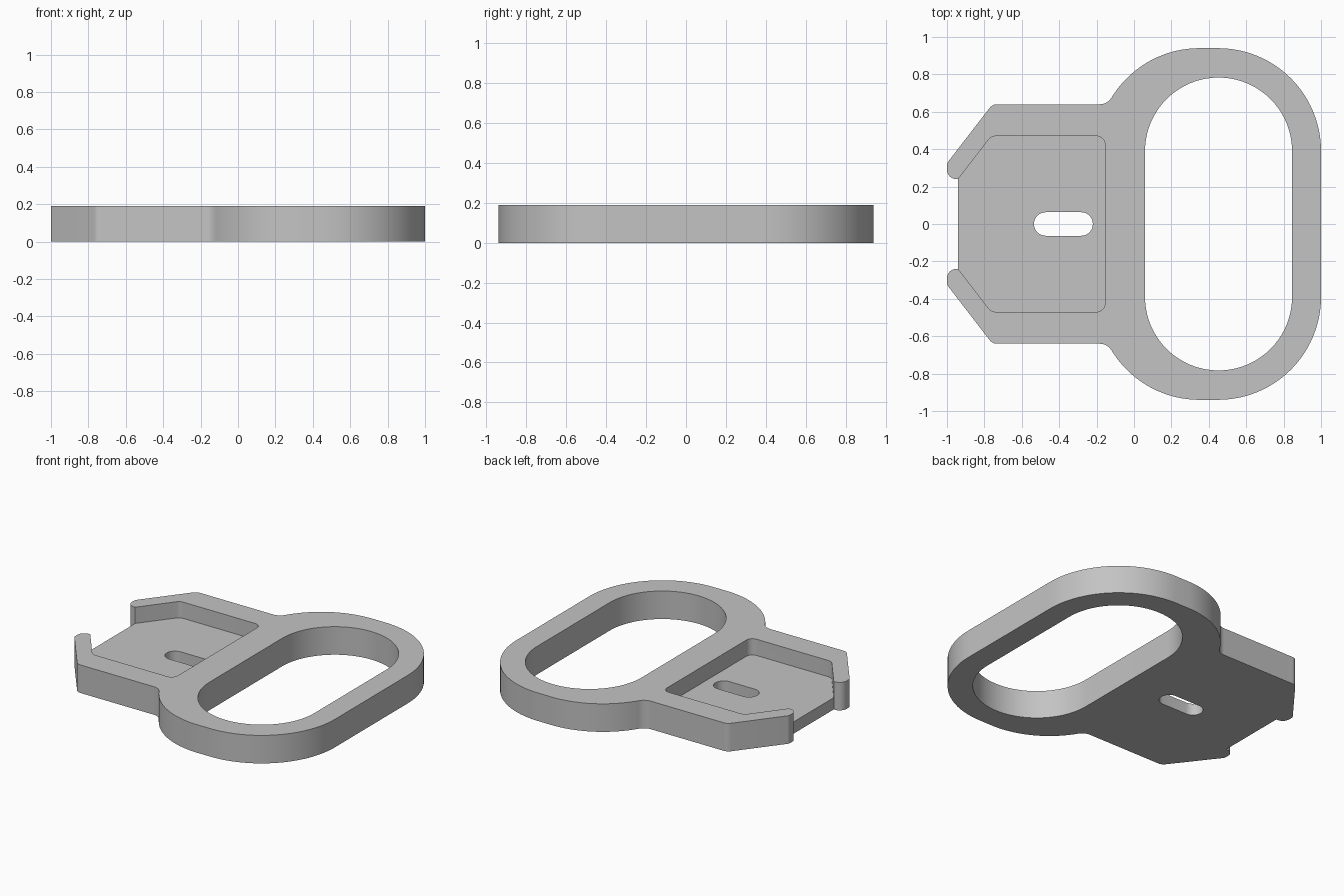
import bpy
import bmesh
from math import sin, cos, tan, radians
from mathutils import Vector

HEIGHT, FLOOR = 0.19, 0.08

cube = bpy.data.objects.get("Cube")
if cube:
    bpy.data.objects.remove(cube, do_unlink=True)

grey = bpy.data.materials.new("light grey")
grey.use_nodes = True
colour = (0.55, 0.55, 0.55, 1)
grey.diffuse_color = colour
grey.node_tree.nodes["Principled BSDF"].inputs["Base Color"].default_value = colour


def arc(cx, cy, r, start, end, steps=24):
    angles = [radians(start + (end - start) * i / steps) for i in range(steps + 1)]
    return [(cx + r * cos(a), cy + r * sin(a)) for a in angles]


def fillet(prev, corner, after, r, steps=6):
    """Points of a round of radius r that replaces a corner."""
    c = Vector(corner)
    a, b = (Vector(prev) - c).normalized(), (Vector(after) - c).normalized()
    half = a.angle(b) / 2
    reach = r / tan(half)
    centre = c + (a + b).normalized() * (r / sin(half))
    u, v = c + a * reach - centre, c + b * reach - centre
    points = []
    for i in range(steps + 1):
        t = i / steps
        points.append(tuple(centre + u.slerp(v, t) if hasattr(u, "slerp") and len(u) > 2
                            else centre + (u.lerp(v, t)).normalized() * r))
    return points


def mirrored(half):
    """Close an upper half outline with its reflection across the x axis."""
    return half + [(x, -y) for x, y in reversed(half)]


def prism(name, outline, z0, z1):
    bm = bmesh.new()
    face = bm.faces.new([bm.verts.new((x, y, z0)) for x, y in outline])
    top = bmesh.ops.extrude_face_region(bm, geom=[face])["geom"]
    bmesh.ops.translate(bm, vec=(0, 0, z1 - z0),
                        verts=[g for g in top if isinstance(g, bmesh.types.BMVert)])
    bmesh.ops.recalc_face_normals(bm, faces=bm.faces)
    mesh = bpy.data.meshes.new(name)
    bm.to_mesh(mesh)
    bm.free()
    mesh.materials.append(grey)
    obj = bpy.data.objects.new(name, mesh)
    bpy.context.collection.objects.link(obj)
    return obj


# Outer outline: loop handle, neck fillet, clip arm and hook tip
neck, shoulder, hook = (-0.142, 0.64), (-0.757, 0.64), (-1.0, 0.325)
tip, hook_end = (-1.0, 0.24), (-0.94, 0.24)
ring = arc(0.45, 0.39, 0.55, 0, 90) + arc(0.35, 0.39, 0.55, 90, 148)
outline = (ring
           + fillet(ring[-1], neck, shoulder, 0.075)
           + fillet(neck, shoulder, hook, 0.05)
           + fillet(shoulder, hook, tip, 0.03)
           + fillet(hook, tip, hook_end, 0.05)
           + [hook_end])
body = prism("bracket_body", mirrored(outline), 0, HEIGHT)

# Openings: loop hole, screw slot and the shallow pocket in the clip
loop_hole = prism("loop_hole_cutter", mirrored(
    arc(0.452, 0.39, 0.393, 0, 180, 40)), -0.1, 0.3)
slot = prism("slot_cutter", arc(-0.283, 0, 0.063, -90, 90, 16)
             + arc(-0.472, 0, 0.063, 90, 270, 16), -0.1, 0.3)
mouth, bend, inner = (-0.95, 0.227), (-0.763, 0.47), (-0.155, 0.47)
pocket = prism("pocket_cutter", mirrored(
    fillet((-0.155, 0), inner, bend, 0.045)
    + fillet(inner, bend, mouth, 0.05) + [mouth]), FLOOR, 0.3)

for cutter in (loop_hole, slot, pocket):
    cutter.hide_render = True
    mod = body.modifiers.new(cutter.name, "BOOLEAN")
    mod.operation = "DIFFERENCE"
    mod.solver = "EXACT"
    mod.object = cutter

# Apply the cuts, drop the cutters and smooth the rounded walls
for o in bpy.context.selected_objects:
    o.select_set(False)
body.select_set(True)
bpy.context.view_layer.objects.active = body
for mod in list(body.modifiers):
    bpy.ops.object.modifier_apply(modifier=mod.name)
for cutter in (loop_hole, slot, pocket):
    bpy.data.objects.remove(cutter, do_unlink=True)
bpy.ops.object.shade_smooth_by_angle(angle=radians(30))
